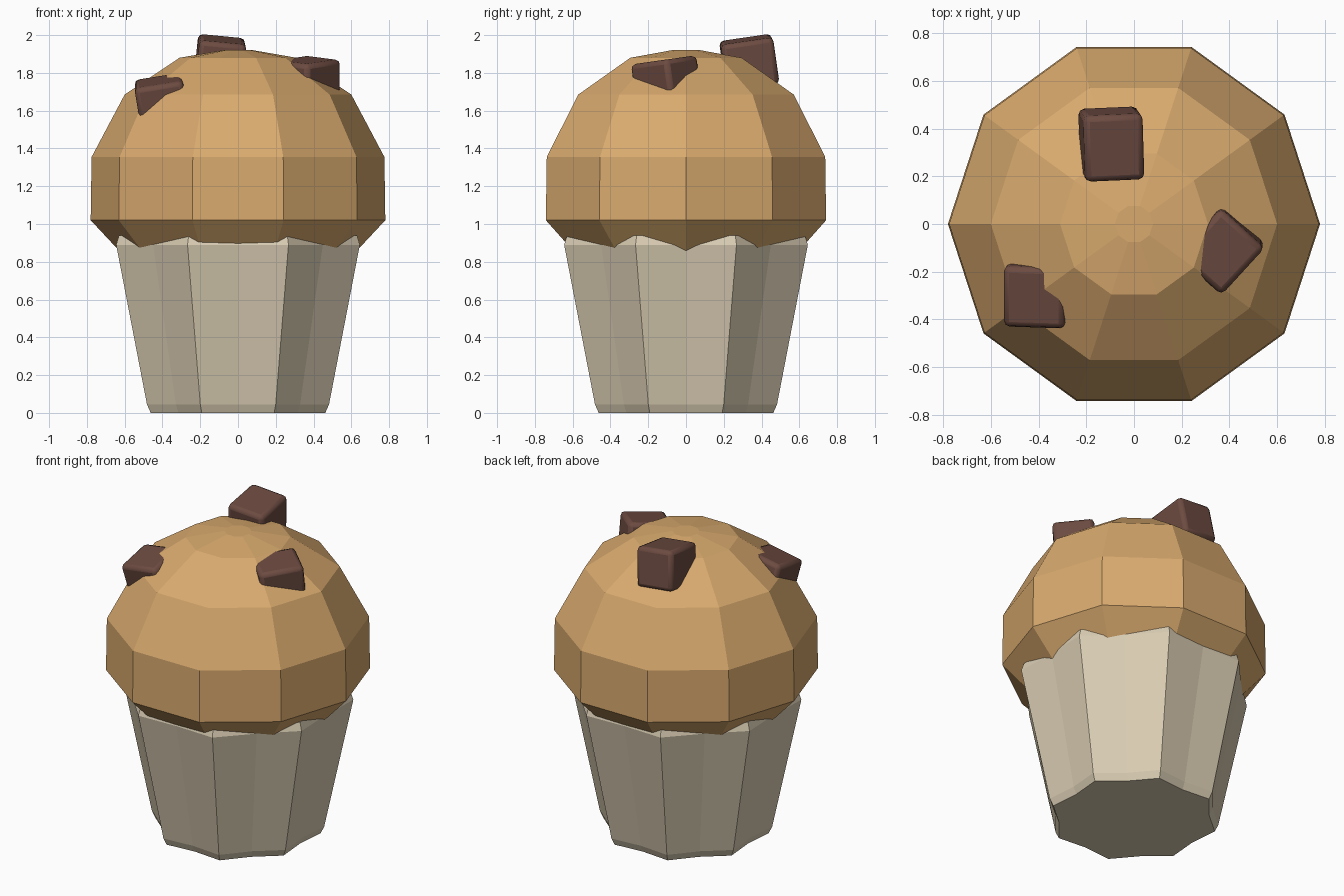
import bpy, math
from mathutils import Matrix, Vector

if "Cube" in bpy.data.objects:
    bpy.data.objects.remove(bpy.data.objects["Cube"])


def material(name, rgb):
    m = bpy.data.materials.new(name)
    m.diffuse_color = (*rgb, 1)
    m.use_nodes = True
    m.node_tree.nodes["Principled BSDF"].inputs["Base Color"].default_value = m.diffuse_color
    return m


CAKE = material("golden sponge", (0.69, 0.40, 0.155))
PAPER = material("cream paper", (0.70, 0.61, 0.45))
CHOC = material("dark chocolate", (0.15, 0.07, 0.052))


def mesh_object(name, verts, faces, mat):
    me = bpy.data.meshes.new(name)
    me.from_pydata(verts, [], faces)
    me.materials.append(mat)
    ob = bpy.data.objects.new(name, me)
    bpy.context.collection.objects.link(ob)
    return ob


def lathe(name, rings, n, mat, start=0.0, fold=False):
    """Stack rings of (radius, z, fold factor) with n sides and cap both ends."""
    verts = []
    for r, z, f in rings:
        for i in range(n):
            a = start + math.tau * i / n
            k = r * (f if fold and i % 2 else 1)
            verts.append((k * math.cos(a), k * math.sin(a), z))
    faces = [tuple(reversed(range(n)))]
    for j in range(len(rings) - 1):
        for i in range(n):
            p, q = j * n + i, j * n + (i + 1) % n
            faces.append((p, q, q + n, p + n))
    faces.append(tuple(range((len(rings) - 1) * n, len(rings) * n)))
    return mesh_object(name, verts, faces, mat)


# Domed ten-sided cake
lathe("cake_top", [(0.50, 0.72, 1), (0.78, 1.02, 1), (0.775, 1.355, 1),
                   (0.60, 1.685, 1), (0.31, 1.88, 1), (0.08, 1.92, 1)], 10, CAKE)

# Eight-cornered paper cup with a shallow fold down each side
corner = 1 / math.cos(math.pi / 8)
mid = math.cos(math.pi / 8)
lathe("paper_cup", [(0.462 * corner, 0, mid * 0.965), (0.482 * corner, 0.045, mid * 0.965),
                    (0.645 * corner, 0.89, mid * 0.985), (0.63 * corner, 0.94, mid * 0.985)],
      16, PAPER, math.pi / 8, True)


# Rounded chocolate chunks set into the cake
def chunk(name, centre, size, up, along):
    z = Vector(up).normalized()
    x = Vector(along)
    x = (x - z * x.dot(z)).normalized()
    y = z.cross(x)
    bpy.ops.mesh.primitive_cube_add(size=1)
    ob = bpy.context.object
    ob.name = name
    ob.data.transform(Matrix.Diagonal((*size, 1)))
    ob.matrix_world = Matrix.Translation(centre) @ Matrix((x, y, z)).transposed().to_4x4()
    ob.data.materials.append(CHOC)
    bevel = ob.modifiers.new("rounded edges", "BEVEL")
    bevel.width = 0.025
    bevel.segments = 2
    bpy.ops.object.shade_smooth_by_angle(angle=math.radians(40))


chunk("chunk_back", (-0.095, 0.335, 1.855), (0.25, 0.28, 0.25), (0.10, -0.14, 0.98), (1, 0.03, 0))
chunk("chunk_left", (-0.40, -0.285, 1.635), (0.26, 0.26, 0.26), (-0.16, -0.2, 0.96), (1, 0, 0))
chunk("chunk_right", (0.365, -0.10, 1.735), (0.27, 0.25, 0.27), (0, -0.14, 0.99), (0.18, 0.2, 0))
